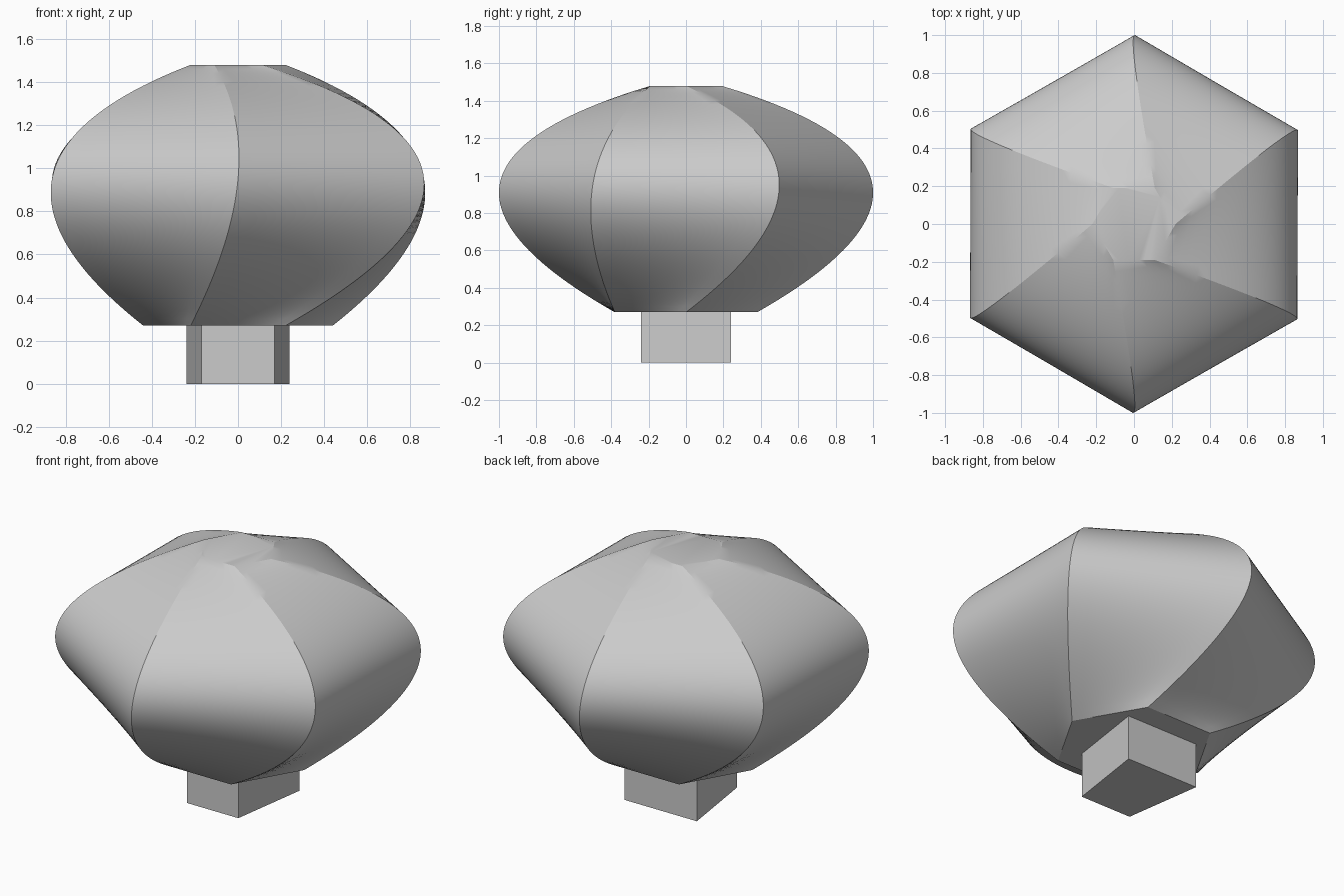
import bpy, bmesh
from math import cos, sin, radians
from mathutils import Vector

cube = bpy.data.objects.get("Cube")
if cube:
    bpy.data.objects.remove(cube, do_unlink=True)

grey = bpy.data.materials.new("light grey")
grey.use_nodes = True
colour = (0.6, 0.6, 0.6, 1)
grey.diffuse_color = colour
grey.node_tree.nodes["Principled BSDF"].inputs["Base Color"].default_value = colour


def finish(bm, name):
    bmesh.ops.recalc_face_normals(bm, faces=bm.faces)
    mesh = bpy.data.meshes.new(name)
    bm.to_mesh(mesh)
    bm.free()
    mesh.materials.append(grey)
    obj = bpy.data.objects.new(name, mesh)
    bpy.context.collection.objects.link(obj)
    return obj


def hexagon(radius, turn, z):
    angles = [radians(60 * k + turn) for k in range(6)]
    return [Vector((radius * cos(a), radius * sin(a), z)) for a in angles]


# Twisted body: a quadratic loft through three hexagons
SECTIONS = (hexagon(0.44, 0, 0.27), hexagon(0.997, 30, 0.95), hexagon(0.22, 0, 1.48))
STEPS, SPLIT = 48, 8


def loft_ring(t):
    weights = (2 * (t - 0.5) * (t - 1), 4 * t * (1 - t), 2 * t * (t - 0.5))
    corners = [sum((w * s[k] for w, s in zip(weights, SECTIONS)), Vector()) for k in range(6)]
    return [corners[k].lerp(corners[(k + 1) % 6], j / SPLIT)
            for k in range(6) for j in range(SPLIT)]


bm = bmesh.new()
rings = [[bm.verts.new(p) for p in loft_ring(i / STEPS)] for i in range(STEPS + 1)]
count = 6 * SPLIT
for low, high in zip(rings, rings[1:]):
    for k in range(count):
        n = (k + 1) % count
        bm.faces.new((low[k], low[n], high[n], high[k]))
bm.faces.new(rings[0][::-1])
bm.faces.new(rings[-1])
body = finish(bm, "twisted_body")
bpy.ops.object.select_all(action="DESELECT")
body.select_set(True)
bpy.context.view_layer.objects.active = body
bpy.ops.object.shade_smooth_by_angle(angle=radians(25))

# Foot: a block narrower at the front
bm = bmesh.new()
outline = ((-0.17, -0.24), (0.17, -0.24), (0.24, 0.24), (-0.24, 0.24))
floor = bm.faces.new([bm.verts.new((x, y, 0)) for x, y in outline])
raised = bmesh.ops.extrude_face_region(bm, geom=[floor], use_keep_orig=True)["geom"]
bmesh.ops.translate(bm, vec=(0, 0, 0.27),
                    verts=[v for v in raised if isinstance(v, bmesh.types.BMVert)])
finish(bm, "foot")
